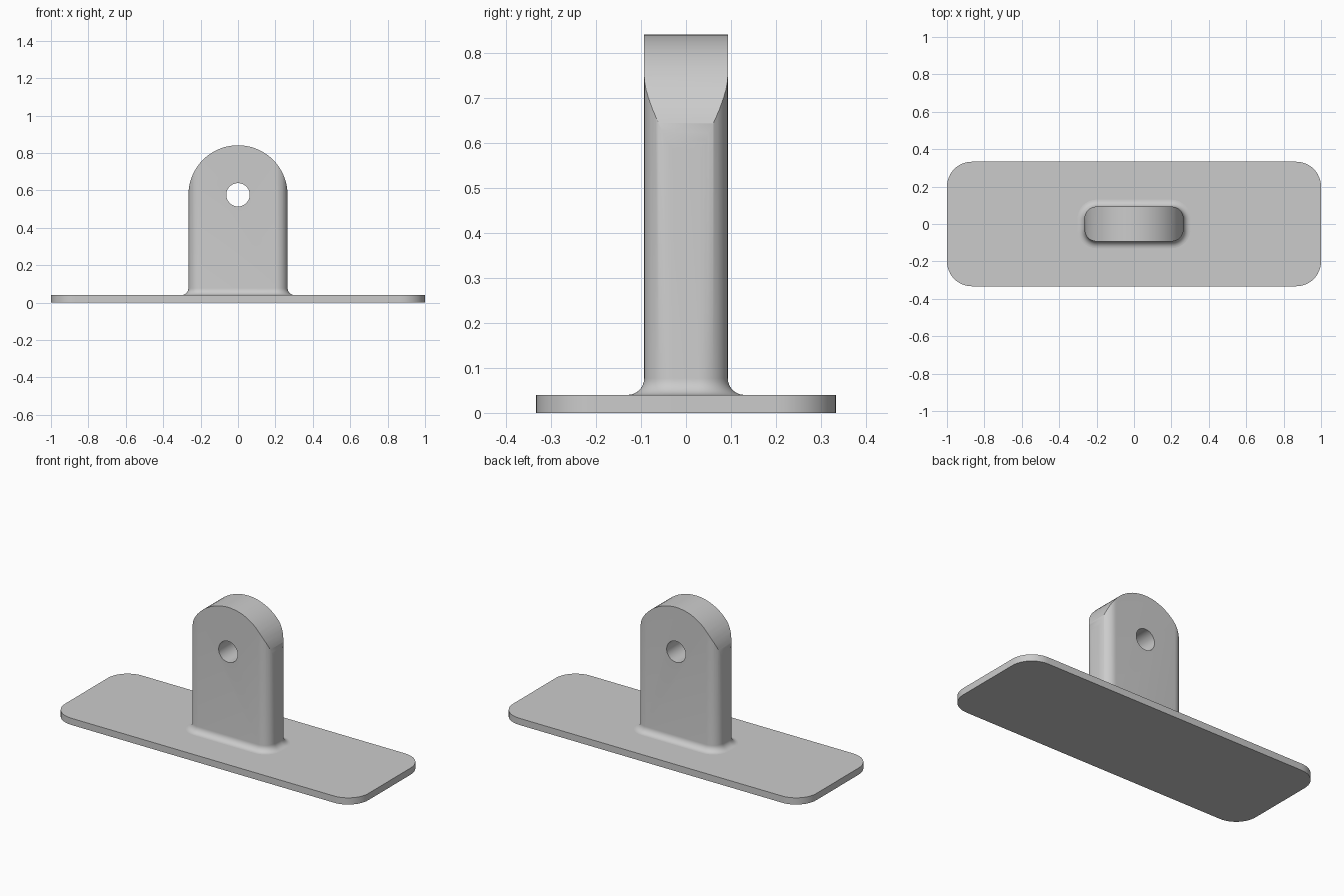
import bpy, bmesh
from math import sin, cos, pi, radians

cube = bpy.data.objects.get("Cube")
if cube:
    bpy.data.objects.remove(cube)

grey = bpy.data.materials.new("plain grey")
grey.use_nodes = True
colour = (0.6, 0.6, 0.6, 1)
grey.diffuse_color = colour
grey.node_tree.nodes["Principled BSDF"].inputs["Base Color"].default_value = colour


def rounded_rect(hx, hy, r, steps=12):
    """Outline of a rectangle with rounded corners."""
    pts = []
    for q, (sx, sy) in enumerate([(1, 1), (-1, 1), (-1, -1), (1, -1)]):
        for i in range(steps + 1):
            a = (q + i / steps) * pi / 2
            pts.append((sx * (hx - r) + r * cos(a), sy * (hy - r) + r * sin(a)))
    return pts


def loft(name, rings):
    """Closed solid through a stack of matching rings."""
    bm = bmesh.new()
    loops = [[bm.verts.new(p) for p in ring] for ring in rings]
    n = len(loops[0])
    for low, high in zip(loops, loops[1:]):
        for i in range(n):
            j = (i + 1) % n
            bm.faces.new((low[i], low[j], high[j], high[i]))
    bm.faces.new(loops[0][::-1])
    bm.faces.new(loops[-1])
    bmesh.ops.recalc_face_normals(bm, faces=bm.faces)
    mesh = bpy.data.meshes.new(name)
    bm.to_mesh(mesh)
    bm.free()
    mesh.materials.append(grey)
    obj = bpy.data.objects.new(name, mesh)
    bpy.context.collection.objects.link(obj)
    return obj


def at_height(outline, z):
    return [(x, y, z) for x, y in outline]


def cut(obj, cutter, operation):
    """Apply a boolean and discard the cutter."""
    mod = obj.modifiers.new("cut", 'BOOLEAN')
    mod.object, mod.operation, mod.solver = cutter, operation, 'EXACT'
    bpy.context.view_layer.objects.active = obj
    bpy.ops.object.modifier_apply(modifier=mod.name)
    bpy.data.objects.remove(cutter)


def smooth(obj):
    bpy.ops.object.select_all(action='DESELECT')
    obj.select_set(True)
    bpy.context.view_layer.objects.active = obj
    bpy.ops.object.shade_smooth_by_angle(angle=radians(30))


# Base plate
top = 0.04
plate_outline = rounded_rect(1, 0.333, 0.133)
plate = loft("base_plate", [at_height(plate_outline, z) for z in (0, top)])

# Upright lug, flared into the plate by a fillet
half_w, half_d, corner, fillet = 0.265, 0.093, 0.065, 0.037
rings = [at_height(rounded_rect(half_w + fillet, half_d + fillet, corner + fillet), top - 0.01)]
for i in range(9):
    a = i / 8 * pi / 2
    d = fillet * (1 - sin(a))
    rings.append(at_height(rounded_rect(half_w + d, half_d + d, corner + d),
                           top + fillet * (1 - cos(a))))
rings.append(at_height(rounded_rect(half_w, half_d, corner), 0.95))
lug = loft("upright_lug", rings)

# Round the top of the lug, the arch running out tangentially at each side
centre = 0.576
arc = [radians(5 * i) for i in range(1, 36)]
arch = [(half_w * cos(a), centre + half_w * sin(a)) for a in arc]
x0, z0 = arch[0]
run = 0.15
x1, z1 = x0 + run * sin(arc[0]), z0 - run * cos(arc[0])
profile = [(-x1, z1), (-0.5, z1), (-0.5, -0.2), (0.5, -0.2), (0.5, z1), (x1, z1)] + arch
cut(lug, loft("arch_cutter", [[(x, y, z) for x, z in profile] for y in (-0.3, 0.3)]), 'INTERSECT')

# Pin hole
circle = [(0.0625 * cos(i * pi / 24), centre + 0.0625 * sin(i * pi / 24)) for i in range(48)]
cut(lug, loft("hole_cutter", [[(x, y, z) for x, z in circle] for y in (-0.3, 0.3)]), 'DIFFERENCE')

for part in (plate, lug):
    smooth(part)
